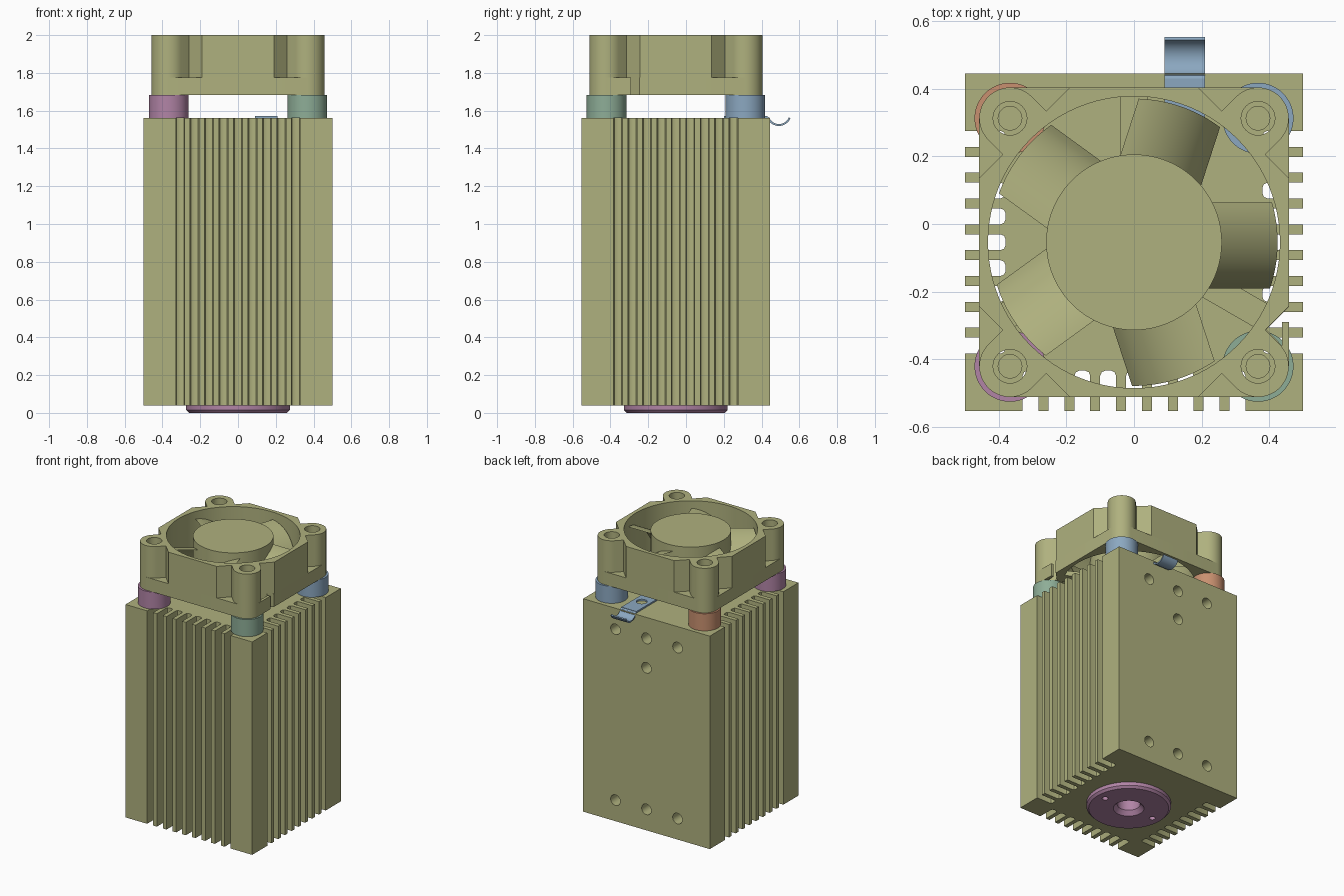
import bpy, bmesh, math
from mathutils import Matrix, Vector

if "Cube" in bpy.data.objects:
    bpy.data.objects.remove(bpy.data.objects["Cube"])

CY = -0.054          # centre line of the block and fan in y
MOUNT = 0.367        # fan screw offset from the centre
CORNERS = [(-MOUNT, CY - MOUNT), (MOUNT, CY - MOUNT), (MOUNT, CY + MOUNT), (-MOUNT, CY + MOUNT)]


def material(name, rgb):
    m = bpy.data.materials.new(name)
    m.diffuse_color = (*rgb, 1)
    m.use_nodes = True
    m.node_tree.nodes["Principled BSDF"].inputs["Base Color"].default_value = m.diffuse_color
    return m


OLIVE = material("olive", (0.43, 0.44, 0.21))
PURPLE = material("mauve", (0.44, 0.23, 0.38))
GREEN = material("sage green", (0.27, 0.42, 0.31))
BLUE = material("steel blue", (0.26, 0.39, 0.53))
ORANGE = material("terracotta", (0.58, 0.28, 0.16))


def finish(name, bm, mat, angle=35):
    bmesh.ops.recalc_face_normals(bm, faces=bm.faces[:])
    me = bpy.data.meshes.new(name)
    bm.to_mesh(me)
    bm.free()
    ob = bpy.data.objects.new(name, me)
    bpy.context.collection.objects.link(ob)
    if mat:
        me.materials.append(mat)
    smooth(ob, angle)
    return ob


def smooth(ob, angle=35):
    bpy.ops.object.select_all(action='DESELECT')
    ob.select_set(True)
    bpy.context.view_layer.objects.active = ob
    bpy.ops.object.shade_smooth_by_angle(angle=math.radians(angle))


def add_prism(bm, pts, z0, z1):
    face = bm.faces.new([bm.verts.new((x, y, z0)) for x, y in pts])
    out = bmesh.ops.extrude_face_region(bm, geom=[face])
    top = [v for v in out['geom'] if isinstance(v, bmesh.types.BMVert)]
    bmesh.ops.translate(bm, verts=top, vec=(0, 0, z1 - z0))


def prism(name, pts, z0, z1, mat):
    bm = bmesh.new()
    add_prism(bm, pts, z0, z1)
    return finish(name, bm, mat)


def arc(cx, cy, r, a0, a1, n):
    return [(cx + r * math.cos(math.radians(a0 + (a1 - a0) * i / n)),
             cy + r * math.sin(math.radians(a0 + (a1 - a0) * i / n))) for i in range(n + 1)]


def circle(cx, cy, r, n=48):
    return arc(cx, cy, r, 0, 360, n)[:-1]


def four_fold(pts):
    """Repeat one corner outline around the centre line."""
    out = []
    for c, s in ((1, 0), (0, 1), (-1, 0), (0, -1)):
        out += [(c * x - s * y, s * x + c * y + CY) for x, y in pts]
    return out


def lathe(name, profile, x, y, mat, n=64):
    """Revolve a closed (radius, z) profile."""
    bm = bmesh.new()
    rings = []
    for i in range(n):
        a = 2 * math.pi * i / n
        rings.append([bm.verts.new((x + r * math.cos(a), y + r * math.sin(a), z)) for r, z in profile])
    m = len(profile)
    for i in range(n):
        a, b = rings[i], rings[(i + 1) % n]
        for j in range(m):
            bm.faces.new((a[j], b[j], b[(j + 1) % m], a[(j + 1) % m]))
    return finish(name, bm, mat)


def cut(ob, prisms, extra=None):
    """Subtract (outline, z0, z1) prisms, plus optional extra shapes."""
    bm = bmesh.new()
    for p in prisms:
        add_prism(bm, *p)
    if extra:
        extra(bm)
    cutter = finish("cutter", bm, None)
    cutter.hide_render = True
    mod = ob.modifiers.new("cut", 'BOOLEAN')
    mod.operation, mod.solver, mod.object = 'DIFFERENCE', 'EXACT', cutter
    bpy.context.view_layer.objects.active = ob
    bpy.ops.object.modifier_apply(modifier=mod.name)
    bpy.data.objects.remove(cutter)
    smooth(ob)


# Heat sink block: slots on the front, right and left, plain back
side = [(-0.5, 0)]
for k in range(-4, 5):
    c, w, d, r = k * 0.0765, 0.0235, 0.12, 0.015
    side += [(c - w, 0), (c - w, d - r), (c - w + 0.3 * r, d - 0.3 * r), (c - w + r, d),
             (c + w - r, d), (c + w - 0.3 * r, d - 0.3 * r), (c + w, d - r), (c + w, 0)]
outline = [(u, -0.5 + d) for u, d in side]
outline += [(0.5 - d, u) for u, d in side]
outline += [(0.5, 0.5)]
outline += [(-0.5 + d, -u) for u, d in side]
block = prism("heat_sink", [(x, y + CY) for x, y in outline], 0.04, 1.56, OLIVE)


def back_holes(bm):
    for x, z in [(i * 0.245, z) for i in (-1, 0, 1) for z in (0.19, 1.41)] + [(0, 1.2)]:
        mat = Matrix.Translation((x, 0.446, z)) @ Matrix.Rotation(math.pi / 2, 4, 'X')
        bmesh.ops.create_cone(bm, cap_ends=True, segments=32, radius1=0.038, radius2=0.038,
                              depth=0.24, matrix=mat)


cut(block, [(circle(x, y, 0.035, 32), 1.4, 1.7) for x, y in CORNERS]
    + [(circle(0, CY, 0.15), -0.1, 0.2)], back_holes)

# Lens ring under the block, with two pin holes
ring = lathe("lens_ring", [(0.1, 0), (0.26, 0), (0.275, 0.015), (0.275, 0.04), (0.15, 0.04),
                           (0.15, 0.2), (0.001, 0.2), (0.001, 0.12), (0.075, 0.12), (0.075, 0.03)],
             0, CY, PURPLE)
cut(ring, [(circle(x, CY, 0.02, 20), -0.1, 0.03) for x in (-0.2, 0.2)])

# Spacers between block and fan
for (x, y), mat, tag in zip(CORNERS, (PURPLE, GREEN, BLUE, ORANGE),
                            ("front_left", "front_right", "back_right", "back_left")):
    lathe("spacer_" + tag, [(0.05, 1.56), (0.105, 1.56), (0.105, 1.682), (0.05, 1.682)], x, y, mat, 48)

# Fan frame: rounded square base flange and octagonal housing with corner bosses
H = 0.458
flange = prism("fan_flange", four_fold(arc(MOUNT, MOUNT, 0.091, 0, 90, 12)), 1.682, 1.775, OLIVE)
corner = [(H, 0.19), (0.388, 0.26)] + arc(MOUNT, MOUNT, 0.091, -45, 135, 24) + [(0.26, 0.388), (0.19, H)]
housing = prism("fan_housing", four_fold(corner), 1.775, 2.0, OLIVE)
openings = [(circle(0, CY, 0.432, 96), 1.6, 2.1)] + [(circle(x, y, 0.05, 32), 1.6, 2.1) for x, y in CORNERS]
cut(housing, openings)
cut(flange, openings)
# wire notch in the flange
cut(flange, [([(0.392, -0.312), (0.438, -0.36), (0.438, -0.29), (0.47, -0.29), (0.47, -0.234)], 1.6, 1.9)])

# Fan hub, motor plate and struts
prism("fan_hub", circle(0, CY, 0.26, 96), 1.725, 1.992, OLIVE)
prism("motor_plate", circle(0, CY, 0.25, 64), 1.682, 1.72, OLIVE)
for i, deg in enumerate((-30, 90, 210)):
    rot = Matrix.Rotation(math.radians(deg), 2)
    pts = [rot @ Vector(p) for p in ((0.2, -0.04), (0.436, -0.04), (0.436, 0.04), (0.2, 0.04))]
    prism(f"fan_strut_{i + 1}", [(p.x, p.y + CY) for p in pts], 1.683, 1.719, OLIVE)

# Fan blades: curved sheets, high on one edge and steep on the other
for i in range(5):
    bm = bmesh.new()
    rows = []
    for j in range(17):
        t = j / 16
        y = 0.118 - 0.255 * t
        z = 1.95 - 0.24 * (1 - math.sqrt(1 - (0.96 * t) ** 2)) - 0.03 * t
        x1 = math.sqrt(0.425 ** 2 - y * y)
        rows.append([bm.verts.new((0.2 + (x1 - 0.2) * s / 2, y, z)) for s in range(3)])
    for a, b in zip(rows, rows[1:]):
        for s in range(2):
            bm.faces.new((a[s], b[s], b[s + 1], a[s + 1]))
    bmesh.ops.solidify(bm, geom=bm.faces[:], thickness=0.012)
    bmesh.ops.transform(bm, verts=bm.verts[:], matrix=Matrix.Translation((0, CY, 0))
                        @ Matrix.Rotation(math.radians(72 * i), 4, 'Z'))
    finish(f"fan_blade_{i + 1}", bm, OLIVE)

# Spring clip: flat tab with a hole, then a hook over the back edge
tab = prism("clip_tab", [(0.09, 0.2), (0.21, 0.2), (0.21, 0.43), (0.09, 0.43)], 1.561, 1.572, BLUE)
cut(tab, [(circle(0.15, 0.285, 0.035, 32), 1.5, 1.6)])
outer = arc(0.492, 1.585, 0.066, 202, 338, 14)
inner = arc(0.492, 1.585, 0.056, 338, 202, 14)
bm = bmesh.new()
add_prism(bm, outer + inner + [(0.425, 1.572), (0.425, 1.561)], 0.09, 0.21)
for v in bm.verts:
    v.co = (v.co.z, v.co.x, v.co.y)
finish("clip_hook", bm, BLUE)
